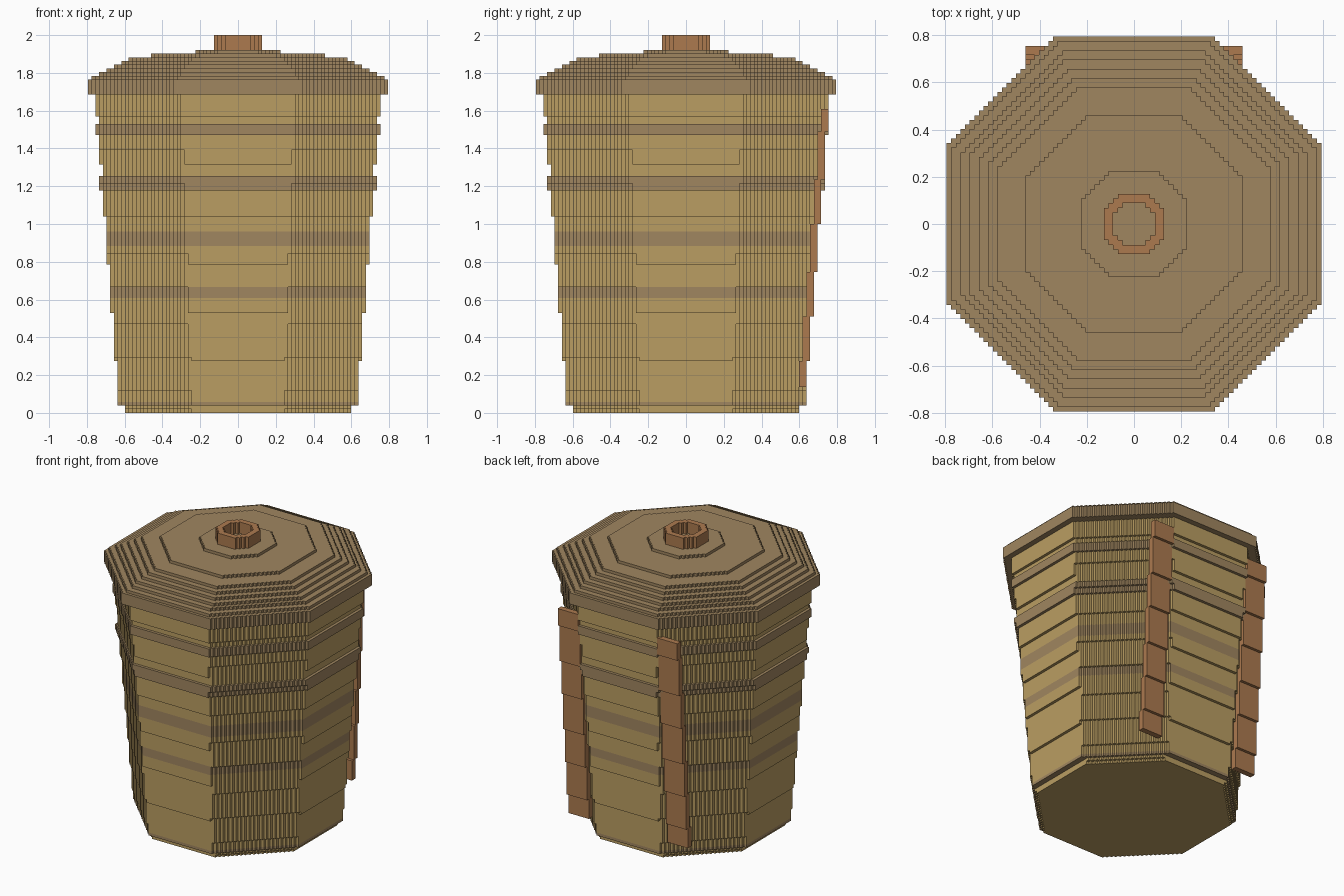
import bpy, bmesh

if "Cube" in bpy.data.objects:
    bpy.data.objects.remove(bpy.data.objects["Cube"])

V = 2 / 102  # size of one block


def material(name, rgb):
    m = bpy.data.materials.new(name)
    lin = [(c / 255 / 12.92) if c < 11 else ((c / 255 + 0.055) / 1.055) ** 2.4 for c in rgb]
    m.diffuse_color = (*lin, 1)
    m.use_nodes = True
    m.node_tree.nodes["Principled BSDF"].inputs["Base Color"].default_value = m.diffuse_color
    return m


TAN = material("tan", (186, 157, 98))
BROWN = material("dull brown", (160, 134, 96))
COPPER = material("copper", (172, 122, 79))


def octagon(r, d):
    """Set of grid cells in an octagon: r = flat radius, d = diagonal limit."""
    return {(i, j) for i in range(-r, r + 1) for j in range(-r, r + 1)
            if abs(i) + abs(j) <= d}


def round_octagon(r):
    return octagon(r, round(1.4142 * (r + 0.1)))


def block_object(name, layers, mats, below=frozenset(), above=frozenset()):
    """Skin a stack of layers (bottom, top, cells, material index)."""
    bm = bmesh.new()

    def face(pts, mat):
        f = bm.faces.new([bm.verts.new([c * V for c in p]) for p in pts])
        f.material_index = mat

    for n, (z0, z1, cells, mat) in enumerate(layers):
        under = layers[n - 1][2] if n else below
        over = layers[n + 1][2] if n + 1 < len(layers) else above
        for i, j in cells:
            a, b, c, d = i - .5, i + .5, j - .5, j + .5
            if (i, j) not in over:
                face([(a, c, z1), (b, c, z1), (b, d, z1), (a, d, z1)], mat)
            if (i, j) not in under:
                face([(a, d, z0), (b, d, z0), (b, c, z0), (a, c, z0)], mat)
            for di, dj, p, q in ((1, 0, (b, c), (b, d)), (-1, 0, (a, d), (a, c)),
                                 (0, 1, (b, d), (a, d)), (0, -1, (a, c), (b, c))):
                if (i + di, j + dj) not in cells:
                    face([(*p, z0), (*q, z0), (*q, z1), (*p, z1)], mat)
    bmesh.ops.remove_doubles(bm, verts=bm.verts[:], dist=V * 0.01)
    # Merge the block faces into large flat faces
    bmesh.ops.dissolve_limit(bm, angle_limit=0.01, verts=bm.verts[:],
                             edges=bm.edges[:], delimit={'MATERIAL'})
    me = bpy.data.meshes.new(name)
    bm.to_mesh(me)
    bm.free()
    for m in mats:
        me.materials.append(m)
    bpy.context.collection.objects.link(bpy.data.objects.new(name, me))


# Tapered bin body: flats and diagonals widen at their own heights
flat_steps = (14, 27, 40, 53, 67, 80)
diag_steps = (6, 15, 24, 34, 43, 53, 62, 71, 80)
bands = {(2, 3): 0, (31, 34): 0, (45, 49): 0, (60, 64): 1, (75, 78): 1}
cuts = sorted({3, 86, *flat_steps, *diag_steps, *(z for b in bands for z in b)})
body = [(0, 1, octagon(30, 42), 0), (1, 2, octagon(30, 43), 0)]
for z0, z1 in zip(cuts, cuts[1:]):
    r = 32 + sum(z0 >= s for s in flat_steps)
    d = 44 + sum(z0 >= s for s in diag_steps)
    raised = [h for (lo, hi), h in bands.items() if lo <= z0 < hi]
    if raised:
        r, d = r + raised[0], d + raised[0]
    body.append((z0, z1, octagon(r, d), 1 if raised else 0))

# Stepped lid
lid = [(86, 90, round_octagon(40), 0)]
for n, r in enumerate((39, 37, 35, 33, 31, 29, 23, 11)):
    lid.append((90 + n, 91 + n, round_octagon(r), 0))

block_object("bin_body", body, [TAN, BROWN], above=lid[0][2])
block_object("lid", lid, [BROWN], below=body[-1][2])

# Ring knob
ring = round_octagon(6) - octagon(4, 6)
block_object("knob", [(98, 102, ring, 0)], [COPPER], below=lid[-1][2])

# Two stepped rails leaning along the back
rail_z = (7, 14, 26, 38, 51, 63, 76, 82)
for side, name in ((-1, "left_rail"), (1, "right_rail")):
    rail = [(z0, z1, {(side * i, 32 + n - t) for i in range(16, 24) for t in (0, 1)}, 0)
            for n, (z0, z1) in enumerate(zip(rail_z, rail_z[1:]))]
    block_object(name, rail, [COPPER])
